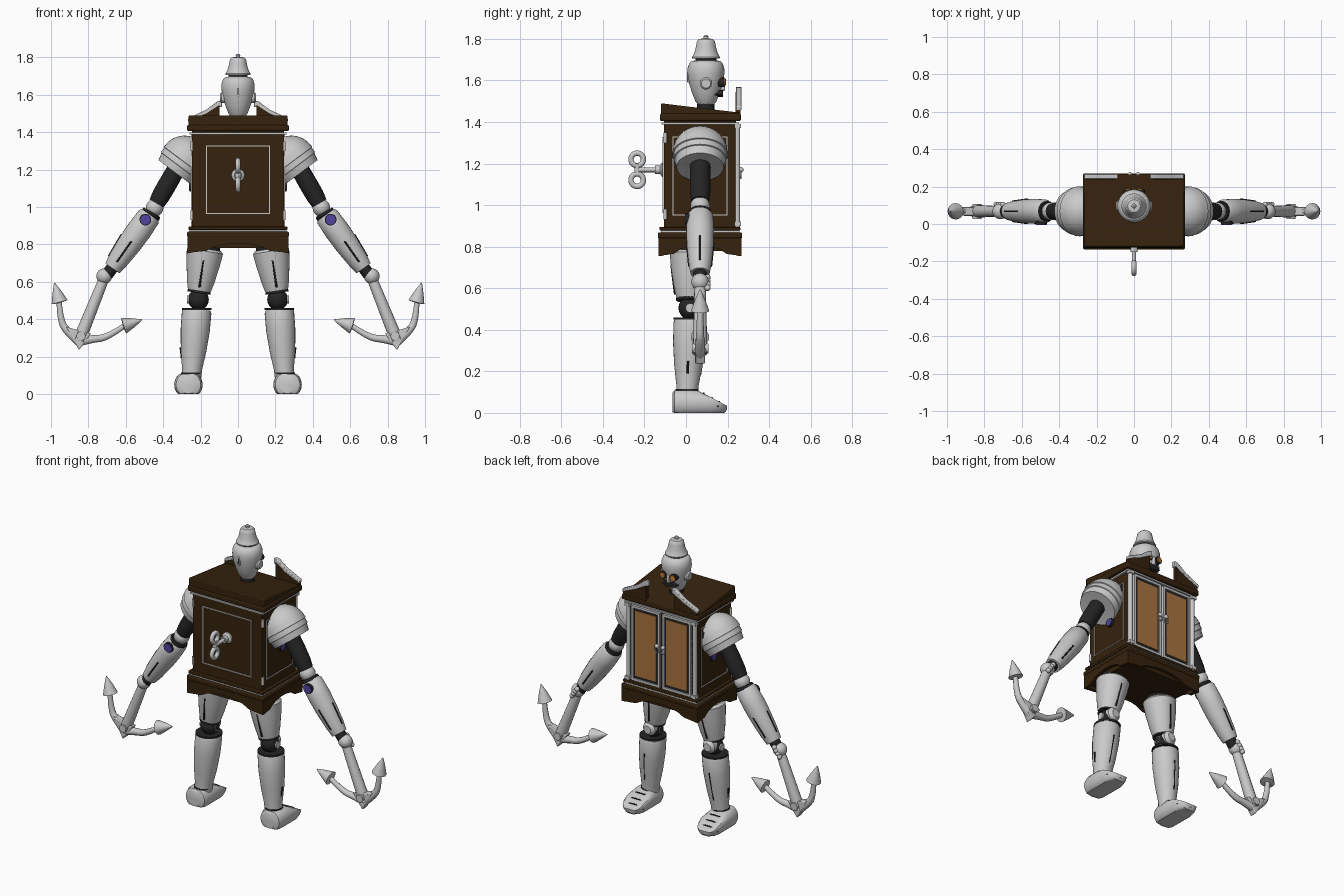
import bpy, bmesh, math
from mathutils import Vector

cube = bpy.data.objects.get("Cube")
if cube:
    bpy.data.objects.remove(cube, do_unlink=True)


def material(name, rgb):
    m = bpy.data.materials.new(name)
    m.use_nodes = True
    m.diffuse_color = (*rgb, 1)
    bsdf = next(n for n in m.node_tree.nodes if n.type == 'BSDF_PRINCIPLED')
    bsdf.inputs["Base Color"].default_value = (*rgb, 1)
    bsdf.inputs["Roughness"].default_value = 0.6
    return m


METAL = material("pale_metal", (0.59, 0.59, 0.59))
WOOD = material("dark_wood", (0.036, 0.016, 0.004))
PANEL = material("amber_panel", (0.4, 0.175, 0.05))
BLACK = material("black_rubber", (0.018, 0.018, 0.018))
PURPLE = material("purple_gem", (0.085, 0.055, 0.35))
ORANGE = material("orange_glass", (0.6, 0.2, 0.03))
made = []


def finish(name, bm, mat, bevel=0):
    bmesh.ops.recalc_face_normals(bm, faces=bm.faces)
    me = bpy.data.meshes.new(name)
    bm.to_mesh(me)
    bm.free()
    me.materials.append(mat)
    ob = bpy.data.objects.new(name, me)
    bpy.context.collection.objects.link(ob)
    if bevel:
        mod = ob.modifiers.new("soft_edges", 'BEVEL')
        mod.width, mod.segments = bevel, 2
    made.append(ob)
    return ob


def box(name, lo, hi, mat, bevel=0):
    bm = bmesh.new()
    bmesh.ops.create_cube(bm, size=1)
    for v in bm.verts:
        v.co = [(a + b) / 2 + c * abs(b - a) for a, b, c in zip(lo, hi, v.co)]
    return finish(name, bm, mat, bevel)


def prism(name, pts, axis, a, b, mat, bevel=0):
    """Extrude a 2D outline along axis 0 (pts are y,z) or axis 1 (pts are x,z)."""
    bm = bmesh.new()
    place = (lambda p, d: (d, *p)) if axis == 0 else (lambda p, d: (p[0], d, p[1]))
    face = bm.faces.new([bm.verts.new(place(p, a)) for p in pts])
    ext = bmesh.ops.extrude_face_region(bm, geom=[face])
    for v in ext["geom"]:
        if isinstance(v, bmesh.types.BMVert):
            v.co[axis] = b
    return finish(name, bm, mat, bevel)


def lathe(name, p0, p1, profile, mat, sides=28):
    """Turn (radius, fraction) pairs around the line from p0 to p1, with capped ends."""
    p0, p1 = Vector(p0), Vector(p1)
    q = (p1 - p0).to_track_quat('Z', 'Y')
    bm = bmesh.new()
    rings = []
    for r, t in profile:
        c = p0.lerp(p1, t)
        rings.append([bm.verts.new(c + q @ Vector((r * math.cos(k), r * math.sin(k), 0)))
                      for k in (math.tau * i / sides for i in range(sides))])
    for A, B in zip(rings, rings[1:]):
        for i in range(sides):
            j = (i + 1) % sides
            bm.faces.new((A[i], A[j], B[j], B[i]))
    bm.faces.new(rings[0])
    bm.faces.new(rings[-1])
    return finish(name, bm, mat)


def rod(name, p0, p1, r, mat, sides=24):
    return lathe(name, p0, p1, [(r, 0), (r, 1)], mat, sides)


def ball(name, c, r, mat):
    bm = bmesh.new()
    bmesh.ops.create_uvsphere(bm, u_segments=24, v_segments=14, radius=r)
    bmesh.ops.translate(bm, verts=bm.verts, vec=c)
    return finish(name, bm, mat)


def tube(name, pts, r, mat, cyclic=False, taper=0):
    cu = bpy.data.curves.new(name, 'CURVE')
    cu.dimensions = '3D'
    cu.bevel_depth, cu.bevel_resolution, cu.resolution_u = r, 3, 8
    sp = cu.splines.new('NURBS')
    sp.points.add(len(pts) - 1)
    for i, (p, co) in enumerate(zip(sp.points, pts)):
        p.co = (*co, 1)
        p.radius = 1 - taper * i / len(pts)
    sp.order_u, sp.use_endpoint_u, sp.use_cyclic_u = 3, not cyclic, cyclic
    cu.use_fill_caps = True
    cu.materials.append(mat)
    ob = bpy.data.objects.new(name, cu)
    bpy.context.collection.objects.link(ob)


def ring(name, c, r, thick, u, v, mat):
    c, u, v = Vector(c), Vector(u), Vector(v)
    ks = [math.tau * i / 12 for i in range(12)]
    tube(name, [c + r * (u * math.cos(k) + v * math.sin(k)) for k in ks], thick, mat, True)


def gem(name, p0, p1, r):
    """A purple disc in a dark rim, facing from p0 to p1."""
    lathe(name + "_rim", p0, p1, [(r + .005, 0), (r + .005, .9)], BLACK)
    rod(name, p0, p1, r, PURPLE)


def frame(name, axis, d, a0, a1, z0, z1, w, mat, depth=0.006):
    """Four thin bars outlining a rectangle on a wall at coordinate d."""
    for i, (s0, s1, t0, t1) in enumerate([(a0, a1, z0, z0 + w), (a0, a1, z1 - w, z1),
                                          (a0, a0 + w, z0, z1), (a1 - w, a1, z0, z1)]):
        lo, hi = [0, 0, t0], [0, 0, t1]
        lo[axis], hi[axis] = d - depth, d + depth
        lo[1 - axis], hi[1 - axis] = s0, s1
        box(f"{name}_{i}", lo, hi, mat)


# Cabinet torso with base, cornice and sloping roof
box("cabinet", (-.245, -.106, .86), (.245, .24, 1.41), WOOD)
box("base_trim", (-.272, -.135, .84), (.272, .27, .868), WOOD, .006)
box("base_metal_line", (-.258, -.12, .868), (.258, .257, .878), METAL)
box("base_step", (-.265, -.128, .878), (.265, .262, .895), WOOD, .004)
box("cornice_metal_line", (-.258, -.118, 1.388), (.258, .255, 1.398), METAL)
box("cornice", (-.272, -.126, 1.405), (.272, .265, 1.44), WOOD, .008)
prism("roof", [(-.12, 1.43), (.26, 1.43), (.26, 1.445), (-.04, 1.48), (-.12, 1.49)],
      0, -.265, .265, WOOD, .006)
box("base_floor", (-.24, -.11, .78), (.24, .245, .85), WOOD)


# Arched apron boards around the base
def apron(lo, hi, inset):
    a, b = lo + inset, hi - inset
    steps = [i / 8 for i in range(9)]
    arch = [(b + (a - b) * t, .765 + .04 * math.sin(math.pi * t) ** .6) for t in steps]
    return [(lo, .755), (lo, .845), (hi, .845), (hi, .755)] + arch


for name, y in (("key_side", -.132), ("door_side", .247)):
    prism(f"apron_{name}", apron(-.27, .27, .1), 1, y, y + .02, WOOD)
for s in (-1, 1):
    prism("side_apron", apron(-.13, .265, .07), 0, s * .25, s * .27, WOOD)

# Key-side panel outline and wind-up key
frame("key_panel_line", 1, -.106, -.172, .172, .962, 1.328, .005, METAL)
lathe("key_socket", (0, -.10, 1.17), (0, -.15, 1.17), [(.036, 0), (.034, .3), (.02, .5), (.02, 1)], METAL)
rod("key_stem", (0, -.14, 1.17), (0, -.23, 1.17), .012, METAL)
rod("key_bar", (0, -.235, 1.14), (0, -.235, 1.20), .013, METAL)
for z in (1.12, 1.22):
    ring("key_loop", (0, -.235, z), .031, .0135, (0, 1, 0), (0, 0, 1), METAL)

# Doors, columns, side panels, gems, hinges and the broken pediment
for s in (-1, 1):
    a, b = sorted((s * .008, s * .212))
    box("door_border", (a, .24, .905), (b, .248, 1.375), BLACK)
    frame("door_frame", 1, .247, a, b, .9, 1.38, .015, METAL, .009)
    box("door_panel", (a + .027, .24, .932), (b - .027, .252, 1.35), PANEL)
    rod("corner_column", (s * .235, .247, .895), (s * .235, .247, 1.39), .013, METAL, 16)
    for z in (.9, 1.37):
        box("column_block", (s * .235 - .017, .235, z), (s * .235 + .017, .264, z + .02), METAL)
    ball("door_knob", (s * .022, .264, 1.17), .013, METAL)
    ring("door_pull", (s * .022, .264, 1.145), .016, .004, (1, 0, 0), (0, 0, 1), METAL)
    frame("side_panel_line", 0, s * .245, -.065, .2, .95, 1.33, .005, METAL)
    for z in (.93, 1.3):
        rod("hinge", (s * .247, -.1, z), (s * .247, -.1, z + .05), .008, METAL, 12)
    for y, z in ((.17, 1.28), (.085, 1.11)):
        gem("side_gem", (s * .24, y, z), (s * .262, y, z), .023)
    prism("pediment", [(s * .262, 1.435), (s * .262, 1.46), (s * .17, 1.50), (s * .1, 1.545),
                       (s * .1, 1.435)], 1, .238, .262, WOOD)
    prism("pediment_crest", [(s * .266, 1.455), (s * .266, 1.475), (s * .17, 1.52), (s * .11, 1.565),
                             (s * .085, 1.57), (s * .085, 1.535), (s * .1, 1.535), (s * .17, 1.495)],
          1, .24, .268, METAL, .004)

# Neck, egg-shaped head, bell hat and ears
Y = .096
rod("neck", (0, Y, 1.44), (0, Y, 1.5), .042, BLACK)
lathe("head", (0, Y, 1.48), (0, Y, 1.70), [(.036, 0), (.05, .08), (.066, .26), (.081, .48), (.089, .7),
                                           (.088, .82), (.08, .92), (.068, .97), (.03, 1)], METAL, 36)
rod("hat_band", (0, Y, 1.69), (0, Y, 1.712), .05, BLACK)
lathe("bell_hat", (0, Y, 1.706), (0, Y, 1.818), [(.066, 0), (.067, .06), (.06, .16), (.052, .35), (.046, .6),
      (.043, .74), (.034, .83), (.012, .86), (.011, .91), (.013, .95), (.006, 1)], METAL, 32)
box("head_slot_rim", (-.009, Y - .09, 1.59), (.009, Y - .07, 1.645), METAL, .003)
box("head_slot", (-.004, Y - .092, 1.6), (.004, Y - .08, 1.635), BLACK)
box("nose", (-.009, Y + .06, 1.55), (.009, Y + .092, 1.6), METAL, .005)
prism("moustache", [(-.05, 1.53), (-.03, 1.555), (0, 1.55), (.03, 1.555), (.05, 1.53), (0, 1.52)],
      1, Y + .04, Y + .083, BLACK, .004)
for s in (-1, 1):
    lathe("ear", (s * .07, Y, 1.585), (s * .096, Y, 1.585), [(.029, 0), (.029, .7), (.022, 1)], METAL)
    rod("goggle", (s * .034, Y + .05, 1.592), (s * .036, Y + .088, 1.592), .023, BLACK)
    rod("eye", (s * .034, Y + .08, 1.592), (s * .036, Y + .094, 1.592), .017, ORANGE)


def foot_top(y):
    return min(.108, .108 - (y - .06) * .54)


# Arms and legs, mirrored
for s in (-1, 1):
    def P(x, y, z):
        return (s * x, y, z)

    A = .068
    # Shoulder dome and overlapping collars
    dome = [(.132 * math.cos(k * math.pi / 18), -.132 * math.sin(k * math.pi / 18)) for k in range(8, -1, -1)]
    lathe("shoulder_dome", P(.285, A, 1.25), P(.335, A, 1.183),
          [(r, t / .084) for r, t in dome] + [(.134, .1), (.128, .12), (.128, .5), (.122, .52), (.113, 1), (.05, .95)],
          METAL, 36)
    lathe("upper_arm", P(.32, A, 1.22), P(.435, A, 1.02), [(.048, 0), (.05, .5), (.049, .8), (.043, 1)], BLACK)
    ball("elbow", P(.446, A, .995), .047, METAL)
    lathe("elbow_cuff", P(.46, A, .972), P(.474, A, .948), [(.05, 0), (.055, .5), (.05, 1)], BLACK)
    # Forearm with seams
    lathe("forearm", P(.467, A, .962), P(.672, A, .672), [(.05, 0), (.063, .05), (.067, .3), (.064, .55),
                                                        (.055, .85), (.046, 1)], METAL)
    gem("forearm_gem", P(.495, A - .04, .932), P(.495, A - .073, .932), .026)
    for ox, oy, oz in ((0, -1, 0), (0, 1, 0), (.82, 0, .57)):
        rod("forearm_seam", P(.57 + ox * .064, A + oy * .064, .817 + oz * .064),
            P(.648 + ox * .053, A + oy * .053, .706 + oz * .053), .005, BLACK, 8)
    rod("wrist", P(.665, A, .685), P(.71, A, .625), .033, BLACK)
    ball("fist", P(.715, A, .63), .042, METAL)
    for i in range(4):
        ball("finger", P(.70 + i * .012, A + .036, .652 - i * .017), .015, METAL)
    # Anchor held in the fist
    lathe("anchor_shank", P(.705, A, .645), P(.85, A, .285), [(.024, 0), (.028, .15), (.034, .9), (.034, 1)], METAL, 16)
    prism("anchor_crown", [(s * x, z) for x, z in ((.785, .325), (.85, .34), (.92, .36), (.85, .235))],
          1, A - .024, A + .024, METAL, .005)
    rod("anchor_rivet", P(.84, A - .04, .31), P(.84, A + .04, .31), .024, METAL)
    tube("anchor_arm_inner", [P(.85, A, .28), P(.78, A, .295), P(.70, A, .30), P(.60, A, .37)], .026, METAL, taper=.6)
    tube("anchor_arm_outer", [P(.85, A, .28), P(.91, A, .33), P(.95, A, .39), P(.957, A, .50)], .026, METAL, taper=.6)
    for base, tip in (((.614, .364), (.513, .397)), ((.953, .488), (.981, .594))):
        lathe("anchor_fluke", P(base[0], A, base[1]), P(tip[0], A, tip[1]),
              [(.02, 0), (.044, .03), (.026, .5), (.003, 1)], METAL, 16)

    # Leg
    rod("hip", P(.17, .025, .73), P(.17, .025, .81), .075, BLACK)
    lathe("thigh", P(.175, .02, .775), P(.208, .015, .545), [(.085, 0), (.098, .06), (.09, .35), (.074, .75),
                                                          (.06, 1)], METAL)
    rod("thigh_cuff", P(.207, .015, .553), P(.209, .015, .54), .062, BLACK)
    for y, d in ((-.07, -1), (.108, 1)):
        rod("thigh_seam", P(.185, y, .715), P(.206, .015 + d * .067, .57), .006, BLACK, 8)
    ball("knee", P(.212, .02, .505), .056, BLACK)
    rod("knee_hub", P(.16, .02, .505), P(.272, .02, .505), .022, METAL)
    lathe("knee_cap", P(.212, .045, .515), P(.212, .09, .515), [(.044, 0), (.042, .6), (.025, 1)], METAL)
    rod("shin_cuff", P(.22, .02, .449), P(.22, .02, .46), .079, BLACK)
    lathe("shin", P(.22, .02, .45), P(.25, .005, .08), [(.074, 0), (.079, .04), (.078, .3), (.068, .6), (.054, .85),
                                                     (.052, 1)], METAL)
    rod("shin_seam", P(.23, .093, .36), P(.245, .067, .18), .006, BLACK, 8)
    rod("shin_side_seam", P(.307, .01, .25), P(.3, .008, .19), .006, BLACK, 8)
    rod("ankle_ring", P(.25, .005, .106), P(.25, .005, .114), .055, BLACK)
    # Rounded foot flattened by the ground and the sloping instep, with toe seams
    foot = lathe("foot", P(.265, -.064, .05), P(.265, .197, .05),
                 [(.048, 0), (.066, .03), (.075, .12), (.076, .45), (.076, .7), (.068, .85), (.056, .95), (.036, 1)],
                 METAL, 32)
    for v in foot.data.vertices:
        v.co.z = max(0, min(v.co.z, foot_top(v.co.y)))
    for y, w in ((.085, .048), (.125, .056), (.16, .05)):
        tube("toe_seam", [P(.265 - w - .016, y - .008, foot_top(y) - .024), P(.265 - w, y, foot_top(y)),
                          P(.265 + w, y, foot_top(y)), P(.265 + w + .016, y - .008, foot_top(y) - .024)], .004, BLACK)

# Smooth shading with sharp edges kept
for ob in bpy.context.selected_objects:
    ob.select_set(False)
for ob in made:
    ob.select_set(True)
bpy.context.view_layer.objects.active = made[0]
bpy.ops.object.shade_smooth_by_angle(angle=math.radians(35))
